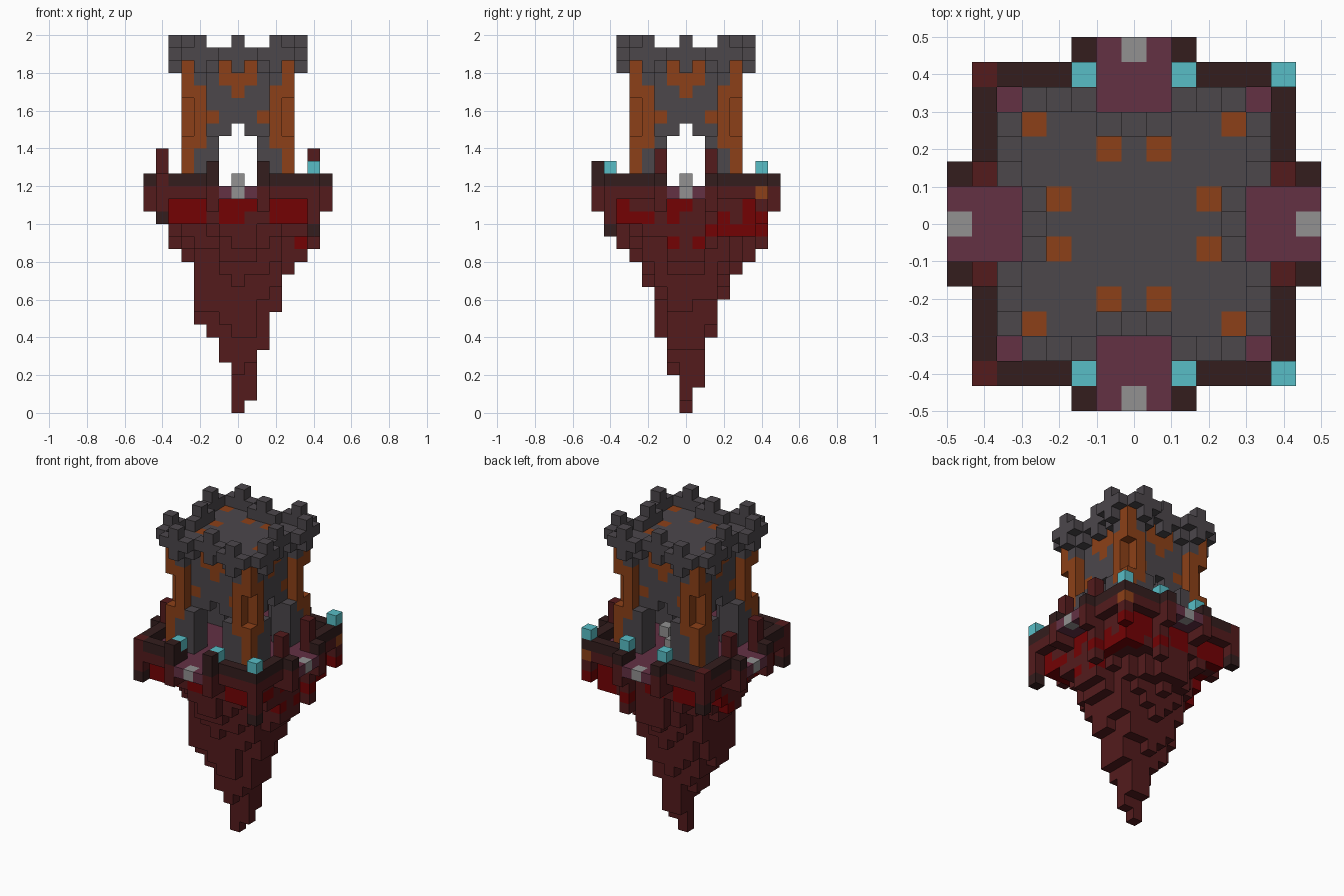
import bpy, bmesh, random
from mathutils import Vector

cube = bpy.data.objects.get("Cube")
if cube:
    bpy.data.objects.remove(cube, do_unlink=True)

random.seed(4)
V = 2 / 30  # block size


def linear(c):
    c /= 255
    return c / 12.92 if c <= 0.04045 else ((c + 0.055) / 1.055) ** 2.4


def material(name, *rgb):
    m = bpy.data.materials.new(name)
    m.use_nodes = True
    col = [linear(c) for c in rgb] + [1]
    m.diffuse_color = col
    bsdf = m.node_tree.nodes["Principled BSDF"]
    bsdf.inputs["Base Color"].default_value = col
    bsdf.inputs["Roughness"].default_value = 0.9
    return m


MATS = {
    "stone": material("dark grey stone", 76, 71, 75),
    "copper": material("rust orange", 140, 64, 24),
    "floor": material("plum", 99, 49, 68),
    "rim": material("dark brown", 51, 29, 29),
    "rock": material("dark red", 83, 27, 28),
    "ember": material("bright red", 115, 2, 4),
    "lamp": material("light grey", 146, 145, 145),
    "crystal": material("cyan", 88, 190, 198),
}
ORDER = list(MATS)
parts = {}


def put(part, color, xs, ys, zs):
    """Fill a box of blocks, replacing whatever was there."""
    for x in xs:
        for y in ys:
            for z in zs:
                for blocks in parts.values():
                    blocks.pop((x, y, z), None)
                parts.setdefault(part, {})[x, y, z] = color


def span(a, b):
    return range(a, b + 1)


def four(part, color, x, y, zs, swap=True):
    """Place a column of blocks in every mirrored position."""
    for a, b in ([(x, y), (y, x)] if swap else [(x, y)]):
        for sx in (-1, 1):
            for sy in (-1, 1):
                put(part, color, [a * sx], [b * sy], zs)


# Hanging rock: each column starts at a height set by its distance out
RIGHT, LEFT = (0, 1, 5, 8, 11, 12), (0, 4, 6, 7, 12, 13)
BACK, FRONT = (0, 2, 6, 9, 11, 12), (0, 3, 6, 10, 12, 13)
for x in span(-5, 5):
    for y in span(-5, 5):
        bx = (RIGHT if x > 0 else LEFT)[abs(x)]
        by = (BACK if y > 0 else FRONT)[abs(y)]
        near = min(abs(x), abs(y))
        low = max(bx, by) + int(near * 0.75) + random.randint(0, min(near, 2))
        deepest = 14 if x > 0 and y > 0 else 15
        put("hanging_rock", "rock", [x], [y], span(min(low, deepest), 16))
put("hanging_rock", "rock", [6], [2], span(13, 16))
put("hanging_rock", "rock", [2], [6], span(13, 16))

# Glowing patches: broad bands front and back, a broken line on the sides
rock = parts["hanging_rock"]
for x, y, z in list(rock):
    band = abs(y) == 5 and abs(x) != 2 and z >= 15 and (x, z) != (1, 15)
    streak = (abs(x) >= 5 or y == 6) and (
        (z == 14 and y > 1) or (z == 15 and y in (-5, -4, -3, -1, 3))
        or (y in (-1, 0) and z == 16) or (abs(y) == 1 and z == 13))
    if band or streak or (abs(y) == 5 and x == 4 and z == 14):
        rock[x, y, z] = "ember"

# Platform floor, rim and the four entrance landings
put("floor", "floor", span(-5, 5), span(-5, 5), [17])
for s in (-6, 6):
    for z, color in ((17, "rock"), (18, "rim")):
        put("rim", color, span(-6, 6), [s], [z])
        put("rim", color, [s], span(-6, 6), [z])
for s in (-1, 1):
    for swap in (False, True):
        def landing(part, color, across, out, zs):
            out = [s * o for o in out]
            put(part, color, *((out, across) if swap else (across, out)), zs)
        landing("landing", "floor", span(-1, 1), (6, 7), [17])
        for side in (-2, 2):
            landing("landing", "rock", [side], (6, 7), (16, 17))
            landing("landing", "rim", [side], (6, 7), [18])
        landing("lamp", "lamp", [0], [7], [17])
        for t in span(-1, 1):
            for blocks in parts.values():
                blocks.pop((s * 6, t, 18) if swap else (t, s * 6, 18), None)

# Lamps standing inside the tower
put("lamp", "lamp", [2], [0], [18])
put("lamp", "lamp", [0], [2], [18])

# Corner hangers, posts and crystals
for x, y, low, tip in ((-6, -6, 15, "rim"), (-6, 6, 15, "rim"),
                       (6, 6, 15, "ember"), (6, -6, 14, "rim")):
    put("corner_hanger", "rock", [x], [y], span(low, 17))
    put("corner_hanger", tip, [x], [y], [low])
put("corner_hanger", "copper", [6], [6], [17])
for y in (-6, 6):
    put("crystal", "crystal", [6], [y], [19])
    put("post", "rock", [-6], [y], [18])
four("post", "rock", 6, 2, span(18, 20), swap=False)
four("crystal", "crystal", 2, 6, [19], swap=False)
for x in (-2, 2):
    put("post", "rim", [x], [-7], [19])

# Tower walls, hollow inside with a solid roof
for s in (-3, 3):
    put("tower_wall", "stone", span(-3, 3), [s], span(18, 27))
    put("tower_wall", "stone", [s], span(-3, 3), span(18, 27))
put("tower_roof", "stone", span(-2, 2), span(-2, 2), (26, 27))

# Arched doorways on all four sides
for z in span(18, 22):
    half = 1 if z < 22 else 0
    for t in span(-half, half):
        for s in (-3, 3):
            parts["tower_wall"].pop((t, s, z), None)
            parts["tower_wall"].pop((s, t, z), None)

# Orange corner columns, narrowed at the waist, with stone feet and shoulders
four("corner_column", "copper", 4, 4, (18, 19, 20, 21, 25, 26, 27), swap=False)
four("corner_column", "copper", 3, 4, span(21, 25))
four("corner_column", "copper", 2, 3, [23])
four("buttress", "stone", 3, 4, span(18, 20))
four("buttress", "stone", 2, 4, span(18, 21))
four("shoulder", "stone", 3, 4, (26, 27))
four("shoulder", "stone", 2, 4, [27])

# Orange keystones above the doorways
four("keystone", "copper", 1, 3, (26, 27))
four("keystone", "copper", 0, 3, (25, 26))

# Battlements
for x in (2, 3, 4):
    four("battlement", "stone", x, 5, [28])
four("battlement", "stone", 3, 5, (27, 28, 29))
for x in (0, 1):
    four("battlement", "stone", x, 4, [28])
four("battlement", "stone", 0, 4, (27, 28, 29))

# Turn each part into a mesh made of its exposed block faces
solid = {p for blocks in parts.values() for p in blocks}
AXES = [Vector(a) for a in ((1, 0, 0), (0, 1, 0), (0, 0, 1))]
for name, blocks in parts.items():
    bm = bmesh.new()
    for pos, color in blocks.items():
        centre = Vector(pos) + Vector((0, 0, 0.5))
        for a in range(3):
            for s in (-1, 1):
                n = AXES[a] * s
                if tuple(int(c) for c in Vector(pos) + n) in solid:
                    continue
                u, v = AXES[(a + 1) % 3] * s, AXES[(a + 2) % 3]
                corners = (-u - v, u - v, u + v, v - u)
                face = bm.faces.new(
                    [bm.verts.new((centre + (n + c) / 2) * V) for c in corners])
                face.material_index = ORDER.index(color)
    bmesh.ops.remove_doubles(bm, verts=bm.verts, dist=V / 100)
    mesh = bpy.data.meshes.new(name)
    bm.to_mesh(mesh)
    bm.free()
    for m in MATS.values():
        mesh.materials.append(m)
    bpy.context.collection.objects.link(bpy.data.objects.new(name, mesh))
